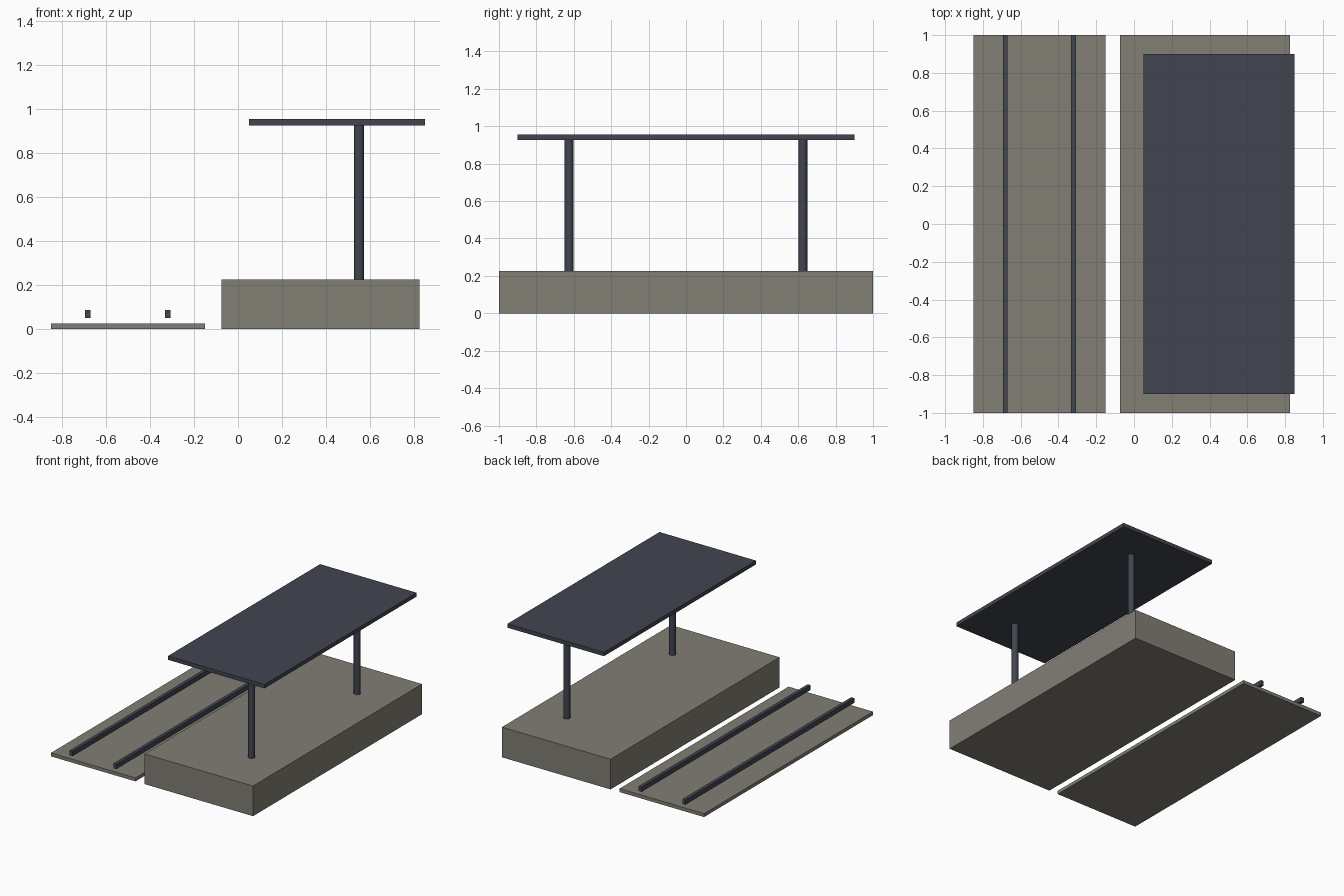
import bpy

cube = bpy.data.objects.get("Cube")
if cube:
    bpy.data.objects.remove(cube, do_unlink=True)


def material(name, rgb):
    mat = bpy.data.materials.new(name)
    mat.use_nodes = True
    color = (*rgb, 1.0)
    mat.diffuse_color = color
    mat.node_tree.nodes["Principled BSDF"].inputs["Base Color"].default_value = color
    return mat


def box(name, x, y, z, mat):
    """Box spanning the (low, high) ranges on each axis."""
    spans = (x, y, z)
    bpy.ops.mesh.primitive_cube_add(size=1, location=[(a + b) / 2 for a, b in spans])
    obj = bpy.context.object
    obj.name = name
    obj.scale = [b - a for a, b in spans]
    bpy.ops.object.transform_apply(location=False, rotation=False, scale=True)
    obj.data.materials.append(mat)
    return obj


def post(name, x, y, bottom, top, radius, mat):
    bpy.ops.mesh.primitive_cylinder_add(vertices=12, radius=radius, depth=top - bottom,
                                        location=(x, y, (bottom + top) / 2))
    obj = bpy.context.object
    obj.name = name
    obj.data.materials.append(mat)
    bpy.ops.object.shade_smooth_by_angle()
    return obj


stone = material("warm grey stone", (0.22, 0.21, 0.175))
steel = material("dark blue grey steel", (0.054, 0.06, 0.08))

LENGTH = (-1, 1)
PLATFORM_TOP = 0.226
ROOF_BOTTOM = 0.926

# Platform and track bed
box("platform", (-0.075, 0.825), LENGTH, (0, PLATFORM_TOP), stone)
box("track_bed", (-0.85, -0.15), LENGTH, (0, 0.026), stone)

# Pair of rails held just above the bed
for side, x in (("right", -0.682), ("left", -0.32)):
    box(side + "_rail", (x - 0.0125, x + 0.0125), LENGTH, (0.05, 0.086), steel)

# Canopy roof on two round posts
box("canopy_roof", (0.05, 0.85), (-0.9, 0.9), (ROOF_BOTTOM, 0.955), steel)
for end, y in (("front", -0.625), ("back", 0.625)):
    post(end + "_post", 0.55, y, PLATFORM_TOP, ROOF_BOTTOM, 0.0235, steel)
